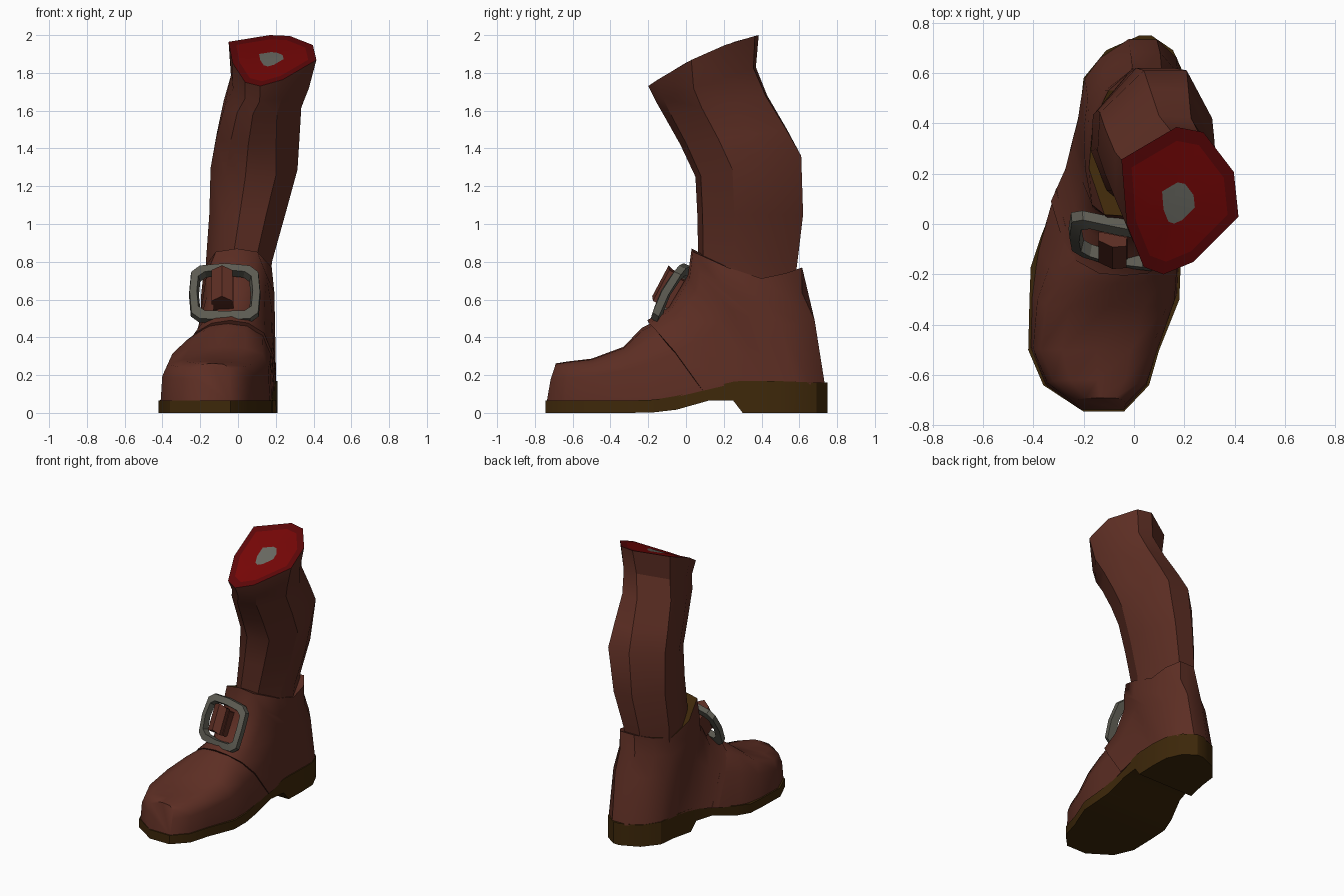
import bpy, bmesh, math
from mathutils import Vector

if "Cube" in bpy.data.objects:
    bpy.data.objects.remove(bpy.data.objects["Cube"])


def material(name, rgb):
    m = bpy.data.materials.new(name)
    m.diffuse_color = (*rgb, 1)
    m.use_nodes = True
    m.node_tree.nodes["Principled BSDF"].inputs["Base Color"].default_value = m.diffuse_color
    return m


LEATHER = material("brown leather", (0.108, 0.027, 0.017))
SOLE = material("dark sole", (0.048, 0.021, 0.003))
METAL = material("grey metal", (0.110, 0.106, 0.085))
RIM = material("dark red", (0.110, 0.002, 0.0025))
FLESH = material("red", (0.180, 0.002, 0.002))
BONE = material("bone grey", (0.141, 0.141, 0.12))


def lerp(a, b, t):
    return a + (b - a) * t


def loft(name, rings, mats, rule=None, closed=False, angle=30, cap_mats=(0, 0)):
    """Skin a list of equal closed rings; rule(ring, side) picks the material."""
    bm = bmesh.new()
    vs = [[bm.verts.new(p) for p in r] for r in rings]
    n, k = len(rings), len(rings[0])
    for i in range(n if closed else n - 1):
        for j in range(k):
            a, b = vs[i], vs[(i + 1) % n]
            f = bm.faces.new((a[j], a[(j + 1) % k], b[(j + 1) % k], b[j]))
            f.material_index = rule(i, j) if rule else 0
    if not closed:
        for ring, mi in ((vs[0], cap_mats[0]), (vs[-1], cap_mats[1])):
            bm.faces.new(ring).material_index = mi
    bmesh.ops.recalc_face_normals(bm, faces=bm.faces)
    me = bpy.data.meshes.new(name)
    bm.to_mesh(me)
    bm.free()
    for m in mats:
        me.materials.append(m)
    ob = bpy.data.objects.new(name, me)
    bpy.context.collection.objects.link(ob)
    bpy.ops.object.select_all(action='DESELECT')
    ob.select_set(True)
    bpy.context.view_layer.objects.active = ob
    bpy.ops.object.shade_smooth_by_angle(angle=math.radians(angle))
    return ob


# Sole with raised arch and heel: y, left x, right x, bottom z, top z
STATIONS = [
    (-.745, -.20, -.04, 0, .065), (-.64, -.36, .06, 0, .065),
    (-.50, -.42, .10, 0, .065), (-.30, -.415, .18, 0, .065),
    (-.17, -.41, .185, .003, .07), (-.05, -.37, .18, .017, .09),
    (.12, -.30, .185, .065, .135), (.25, -.26, .20, .065, .165),
    (.30, -.25, .205, 0, .17), (.45, -.215, .21, 0, .17),
    (.58, -.20, .205, 0, .165), (.69, -.11, .155, 0, .16),
    (.748, .02, .07, 0, .16)]
loft("sole", [[(l, y, b), (r, y, b), (r, y, t), (l, y, t)]
              for y, l, r, b, t in STATIONS], [SOLE])


def sole_top(y):
    for a, b in zip(STATIONS, STATIONS[1:]):
        if y <= b[0]:
            return lerp(a[4], b[4], (y - a[0]) / (b[0] - a[0]))
    return .16


# Half cross-sections (across, up, lean): toe box, rounded instep, square collar
TOE = [(0, 0, 0), (0, .6, .45), (.05, .87, .85), (.22, .98, .98), (.5, 1, 1)]
INSTEP = [(0, 0, 0), (0, .55, .5), (.08, .82, .8), (.27, .96, .97), (.5, 1, 1)]
SQUARE = [(0, 0, 0), (0, .55, .45), (0, .78, 1), (.03, 1, 1), (.5, 1, 1)]


def arch(base, yb, bl, br, yt, zt, tl, tr, k=0):
    """Arched section from sole to top; k blends from base to square."""
    half = [tuple(lerp(p, q, k) for p, q in zip(a, b))
            for a, b in zip(base, SQUARE)]
    full = half + [(1 - u, v, f) for u, v, f in reversed(half[:-1])]
    zb = sole_top(yb) - .01
    return [(lerp(lerp(bl, br, u), lerp(tl, tr, u), v),
             lerp(yb, yt, f), lerp(zb, zt, v)) for u, v, f in full]


# Vamp and toe box
loft("vamp", [arch(TOE, *s) for s in [
    (-.738, -.21, -.04, -.69, .262, -.24, -.03),
    (-.64, -.35, .05, -.62, .273, -.34, .05),
    (-.49, -.41, .095, -.50, .287, -.395, .095),
    (-.28, -.405, .17, -.33, .35, -.37, .155)]] +
    [arch(INSTEP, *s) for s in [
        (-.10, -.38, .178, -.235, .45, -.30, .165),
        (.14, -.31, .187, -.16, .488, -.242, .162)]], [LEATHER], angle=50)

# Quarters, ankle and collar overlapping the vamp
loft("ankle_quarters", [arch(INSTEP, *s) for s in [
    (.09, -.33, .192, -.205, .49, -.25, .168, 0),
    (.22, -.272, .195, -.09, .56, -.20, .165, 0),
    (.33, -.245, .20, .01, .73, -.175, .16, .15),
    (.42, -.222, .202, .03, .87, -.175, .16, .4),
    (.50, -.21, .202, .22, .77, -.19, .19, 1),
    (.58, -.195, .198, .40, .712, -.175, .19, 1),
    (.66, -.135, .17, .53, .74, -.11, .175, 1),
    (.735, -.02, .09, .615, .77, -.01, .115, 1)]],
    [LEATHER, SOLE], lambda i, j: int(i in (3, 4, 5) and j == 3), angle=40)

# Leg: plan outline at the cut and at the calf
PLAN = [(-1, .56), (-.06, 1), (.4, .93), (.92, .39), (1, -.22),
        (.23, -.83), (-.28, -1), (-.62, -.9), (-.91, -.32)]
PLAN_LOW = [(-.96, .4), (-.2, 1), (.54, 1), (.98, .32), (1, -.3),
            (.5, -.9), (-.2, -1), (-.65, -.74), (-1, -.15)]


def leg_ring(zf, zb, yf, yb, xl, xr, low=0, bulge=0, scale=1):
    """Ring from front/back heights, front/back y and left/right x."""
    pts = []
    for p, q in zip(PLAN, PLAN_LOW):
        u, v = (lerp(a, b, low) for a, b in zip(p, q))
        pts.append(Vector((lerp(xl, xr, (u + 1) / 2), lerp(yf, yb, (v + 1) / 2),
                           lerp(zf, zb, (v + 1) / 2) + bulge * (1 - v * v))))
    mid = sum(pts, Vector()) / len(pts)
    return [mid.lerp(p, scale) for p in pts]


TOP = (1.73, 2.0, -.20, .385, -.05, .415, 0, .035)
leg = [leg_ring(*r) for r in [
    (.65, .65, .07, .57, -.165, .165, 1),
    (.80, .80, .065, .59, -.17, .18, 1),
    (1.05, 1.05, .06, .62, -.152, .25, 1),
    (1.25, 1.36, .05, .61, -.145, .315, 1),
    (1.42, 1.50, -.03, .535, -.12, .325, .8),
    (1.58, 1.68, -.12, .43, -.08, .335, .55),
    (1.65, 1.83, -.16, .37, -.04, .375, .3),
    TOP]]
# Cut end: dark rim, flesh, bone
leg += [leg_ring(*TOP, s) for s in (.82, .28)]
loft("leg", leg, [LEATHER, RIM, FLESH, BONE],
     lambda i, j: max(0, i - 6), cap_mats=(0, 3))


def on_strap(x, up, out):
    """Place a point on the tilted plane of the strap front."""
    tilt = math.radians(28)
    return (-.07 + x,
            -.085 - .2 * x + up * math.sin(tilt) - out * math.cos(tilt),
            .64 + up * math.cos(tilt) + out * math.sin(tilt))


# Buckle frame: bowed rounded rectangle, swept round
quarter = [(.19, 0), (.18, .125), (.135, .162), (0, .172)]
outline = quarter + [(-x, y) for x, y in reversed(quarter[:-1])]
outline += [(x, -y) for x, y in reversed(outline[1:-1])]
frame = []
for x, y in outline:
    bow = -.5 * x * x - .6 * y * y
    frame.append([on_strap(x * s, y * t, o + bow) for s, t, o in
                  ((1, 1, -.015), (.98, .98, .025), (.78, .72, .037),
                   (.72, .67, -.015))])
loft("buckle", frame, [METAL], closed=True)

# Ridged strap keeper through the buckle
loft("strap_keeper", [[on_strap(x - .015, up + lift, out) for x, out, lift in
                       ((-.055, .01, 0), (.055, .01, 0), (.055, .05, 0),
                        (0, .075, .015), (-.055, .05, 0))]
                      for up in (-.08, .105)], [LEATHER])
# Strap end tucked behind the buckle
loft("strap", [[on_strap(x, up, out) for x, out in
                ((-.06, -.08), (.045, -.08), (.045, .012), (-.06, .012))]
               for up in (-.08, .09)], [LEATHER])
